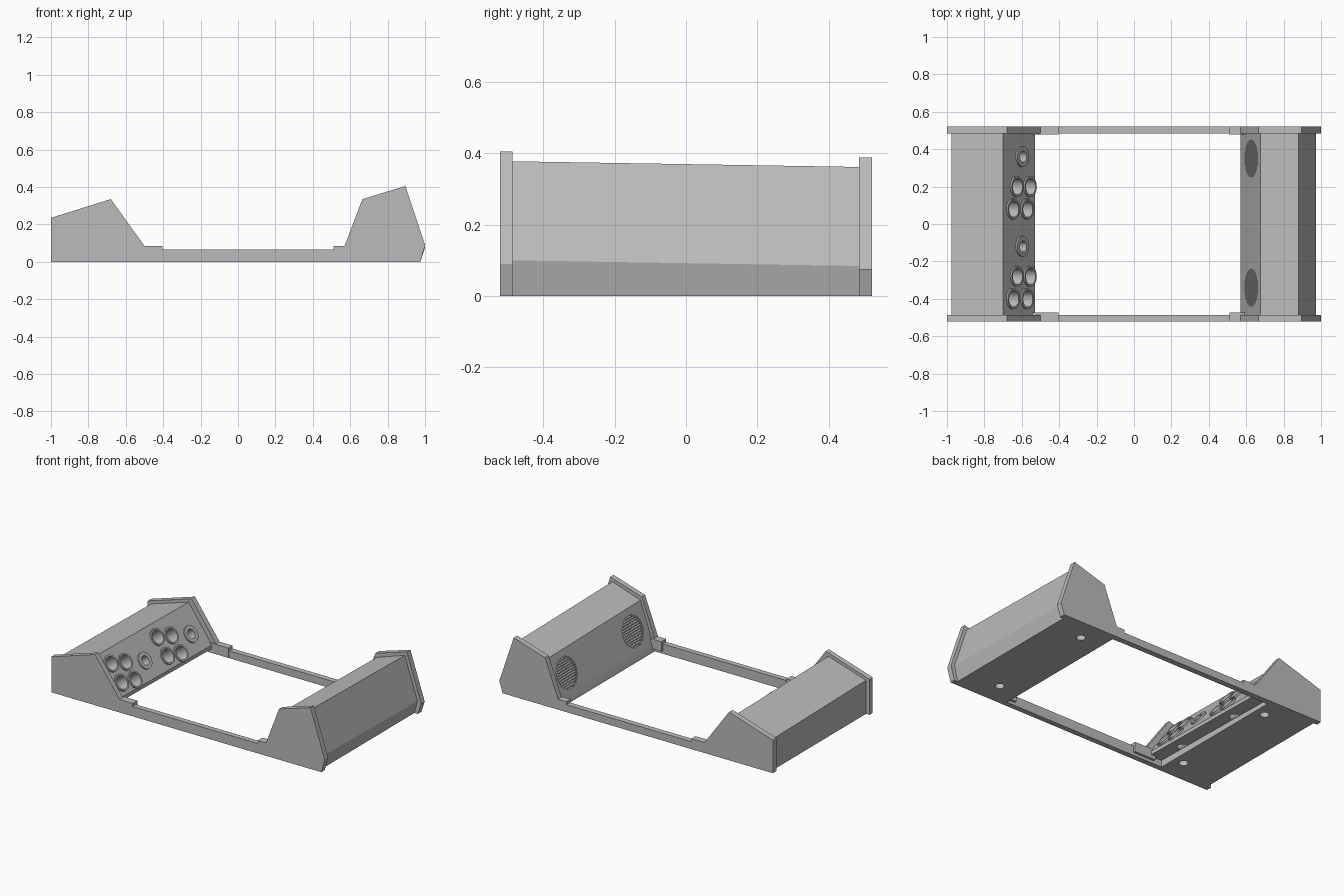
import bpy, bmesh, math
from mathutils import Matrix, Vector

if "Cube" in bpy.data.objects:
    bpy.data.objects.remove(bpy.data.objects["Cube"])

grey = bpy.data.materials.new("plain grey")
grey.use_nodes = True
grey.diffuse_color = (0.5, 0.5, 0.5, 1)
grey.node_tree.nodes["Principled BSDF"].inputs["Base Color"].default_value = (0.5, 0.5, 0.5, 1)

TAPER = 0.016  # the body is a little lower at the back


def make_object(name, bm):
    bmesh.ops.recalc_face_normals(bm, faces=bm.faces)
    mesh = bpy.data.meshes.new(name)
    bm.to_mesh(mesh)
    bm.free()
    mesh.materials.append(grey)
    obj = bpy.data.objects.new(name, mesh)
    bpy.context.collection.objects.link(obj)
    return obj


def extrude_profile(name, profile, y0, y1, drop0=0, drop1=0):
    """Extrude an xz outline along y, lowering all points above the floor."""
    bm = bmesh.new()
    loops = [[bm.verts.new((x, y, z - drop if z > 0 else 0)) for x, z in profile]
             for y, drop in ((y0, drop0), (y1, drop1))]
    bm.faces.new(loops[0])
    bm.faces.new(loops[1])
    for i in range(len(profile)):
        j = (i + 1) % len(profile)
        bm.faces.new((loops[0][i], loops[0][j], loops[1][j], loops[1][i]))
    return make_object(name, bm)


def cut(target, cutter):
    cutter.hide_render = True
    mod = target.modifiers.new("cut", "BOOLEAN")
    mod.operation = "DIFFERENCE"
    mod.solver = "EXACT"
    mod.object = cutter
    bpy.context.view_layer.objects.active = target
    bpy.ops.object.modifier_apply(modifier=mod.name)
    bpy.data.objects.remove(cutter)


def slope_frame(a, b, x, y):
    """Frame on a sloped panel: local x climbs it, local z points out of it."""
    low, high = Vector((a[0], 0, a[1])), Vector((b[0], 0, b[1]))
    up = (high - low).normalized()
    side = Vector((0, 1, 0))
    out = up.cross(side)
    if out.z < 0:
        out, side = -out, -side
    t = (x - a[0]) / (b[0] - a[0])
    pos = low.lerp(high, t)
    pos.y = y
    pos.z -= TAPER * (y + 0.5)
    m = Matrix((up, side, out)).transposed().to_4x4()
    m.translation = pos
    return m


def add_cylinder(bm, frame, radius, z0, z1):
    bmesh.ops.create_cone(bm, cap_ends=True, segments=32, radius1=radius, radius2=radius,
                          depth=z1 - z0,
                          matrix=frame @ Matrix.Translation((0, 0, (z0 + z1) / 2)))


def add_ring(bm, frame, outer, inner, height):
    rows = []
    for r, z in ((outer, -0.005), (outer, height), (inner, height), (inner, -0.005)):
        rows.append([bm.verts.new(frame @ Vector((r * math.cos(k * math.tau / 32),
                                                  r * math.sin(k * math.tau / 32), z)))
                     for k in range(32)])
    for i in range(4):
        a, b = rows[i], rows[(i + 1) % 4]
        for k in range(32):
            n = (k + 1) % 32
            bm.faces.new((a[k], a[n], b[n], b[k]))


# End frames: two raised cheeks joined by a low rail
cheek_outline = [(-1, 0), (-1, .235), (-.68, .335), (-.5, .085), (-.405, .085),
                 (-.405, .065), (.51, .065), (.51, .085), (.57, .085),
                 (.665, .335), (.895, .405), (1, .09), (.975, 0)]
extrude_profile("front_frame", cheek_outline, -.522, -.487)
extrude_profile("back_frame", cheek_outline, .485, .522, TAPER, TAPER)

# Joining tabs on the inner side of each rail
for name, y0, y1, drop in (("front", -.49, -.472, 0), ("back", .478, .49, TAPER)):
    for side, x0, x1 in (("right", -.56, -.405), ("left", .51, .59)):
        tab = [(x0, .02), (x0, .085), (x1, .085), (x1, .02)]
        extrude_profile(f"{name}_{side}_tab", tab, y0, y1, drop, drop)

# Control housing with a stepped underside
slope_low, slope_high = (-.53, .069), (-.70, .307)
control_box = extrude_profile(
    "control_housing",
    [(-.975, 0), (-.975, .222), slope_high, slope_low, (-.53, .045), (-.62, .045), (-.62, 0)],
    -.49, .488, 0, TAPER)

# Button wells and their raised rims
wells, rims = bmesh.new(), bmesh.new()
for shift in (0, -.48):
    spots = [(-.60, .36, .03), (-.63, .2, .044), (-.56, .2, .044),
             (-.65, .08, .044), (-.575, .08, .044)]
    for x, y, inner in spots:
        frame = slope_frame(slope_low, slope_high, x, y + shift)
        add_cylinder(wells, frame, inner, -.085, .03)
        add_ring(rims, frame, .055, inner, .01)
cut(control_box, make_object("well_cutter", wells))
button_rims = make_object("button_rims", rims)

# Speaker housing
face_low, face_high = (.575, .03), (.675, .310)
speaker_box = extrude_profile(
    "speaker_housing",
    [(.57, 0), face_low, face_high, (.88, .378), (.973, .1), (.95, 0)],
    -.49, .488, 0, TAPER)

# Round grilles made of horizontal slots
slots = bmesh.new()
for y in (.35, -.34):
    frame = slope_frame(face_low, face_high, .627, y)
    for i in range(-6, 7):
        h = i * .0155
        half = math.sqrt(.1 ** 2 - h ** 2)
        bmesh.ops.create_cube(slots, size=1, matrix=frame @ Matrix.Translation((h, 0, 0))
                              @ Matrix.Diagonal((.009, 2 * half, .05, 1)))
cut(speaker_box, make_object("slot_cutter", slots))

# Screw holes in the undersides
for box, x in ((control_box, -.69), (speaker_box, .725)):
    holes = bmesh.new()
    for y in (-.37, .375):
        add_cylinder(holes, Matrix.Translation((x, y, 0)), .028, -.02, .1)
    cut(box, make_object("screw_cutter", holes))

# Smooth the round parts while keeping crisp edges
bpy.ops.object.select_all(action="DESELECT")
for obj in (control_box, button_rims, speaker_box):
    obj.select_set(True)
bpy.context.view_layer.objects.active = control_box
bpy.ops.object.shade_smooth_by_angle(angle=math.radians(20))
